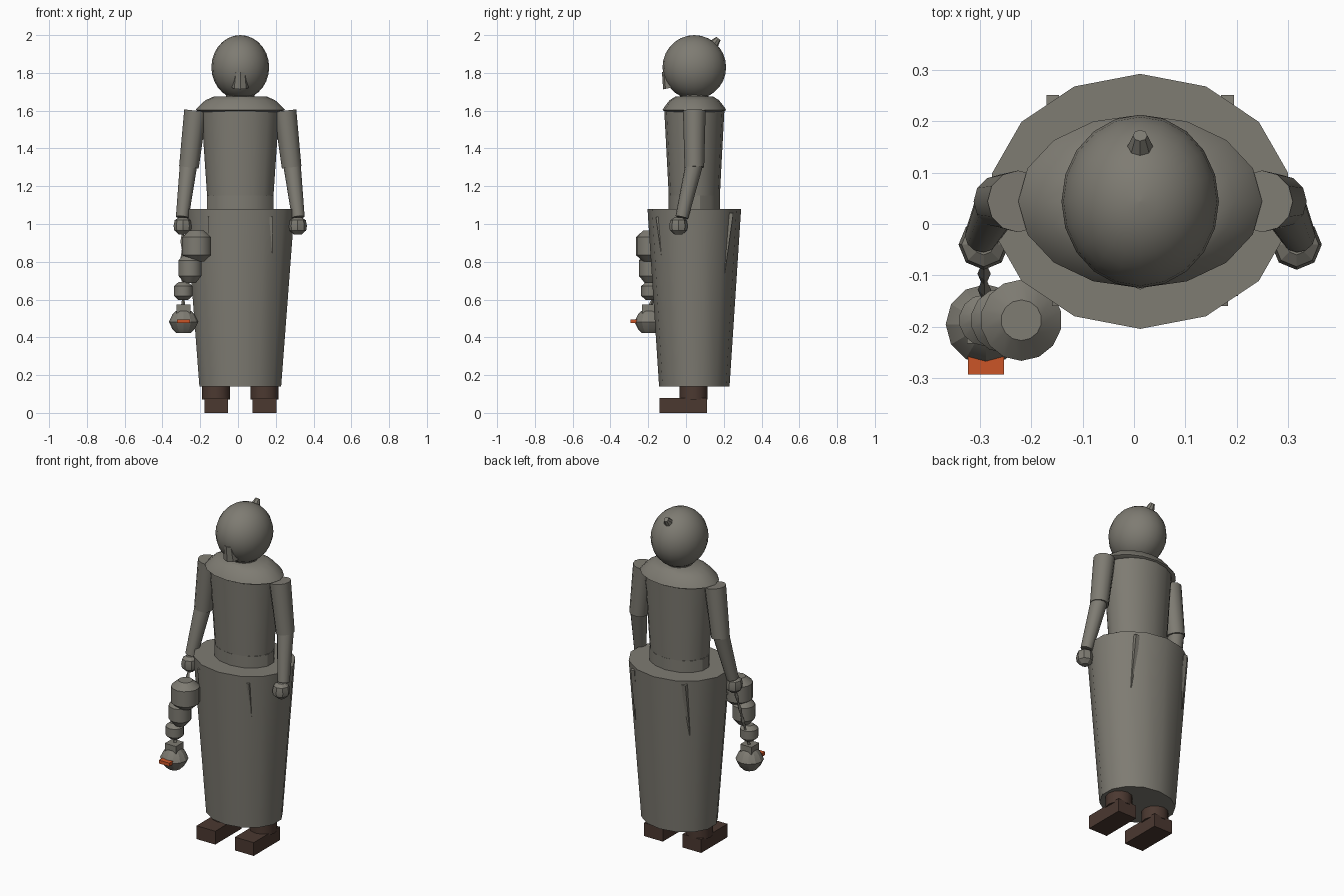
import bpy, bmesh, math
from mathutils import Vector, Matrix

cube = bpy.data.objects.get("Cube")
if cube:
    bpy.data.objects.remove(cube, do_unlink=True)


def material(name, rgb):
    m = bpy.data.materials.new(name)
    m.use_nodes = True
    m.diffuse_color = (*rgb, 1)
    m.node_tree.nodes["Principled BSDF"].inputs["Base Color"].default_value = (*rgb, 1)
    return m


STONE = material("stone grey", (0.21, 0.2, 0.17))
LEATHER = material("dark brown leather", (0.07, 0.04, 0.03))
EMBER = material("ember orange", (0.6, 0.09, 0.02))
CX, CY = 0.012, 0.044      # body axis


def finish(name, bm, mat, angle=32):
    bmesh.ops.recalc_face_normals(bm, faces=bm.faces)
    me = bpy.data.meshes.new(name)
    bm.to_mesh(me)
    bm.free()
    me.materials.append(mat)
    ob = bpy.data.objects.new(name, me)
    bpy.context.collection.objects.link(ob)
    if angle:
        bpy.ops.object.select_all(action='DESELECT')
        ob.select_set(True)
        bpy.context.view_layer.objects.active = ob
        bpy.ops.object.shade_smooth_by_angle(angle=math.radians(angle))
    return ob


def lathe(name, profile, x=CX, y=CY, depth=1.0, n=14, mat=STONE, angle=32):
    """Stack of elliptical rings (radius, height), capped at both ends."""
    bm = bmesh.new()
    rings = []
    for r, z in profile:
        turn = [2 * math.pi * i / n for i in range(n)]
        rings.append([bm.verts.new((x + r * math.sin(a), y + r * depth * math.cos(a), z)) for a in turn])
    for lo, hi in zip(rings, rings[1:]):
        for i in range(n):
            j = (i + 1) % n
            bm.faces.new((lo[i], lo[j], hi[j], hi[i]))
    bm.faces.new(rings[0])
    bm.faces.new(rings[-1])
    return finish(name, bm, mat, angle)


def tube(name, a, b, ra, rb, n=10, mat=STONE, angle=40):
    """Tapered rod from point a to point b."""
    a, b = Vector(a), Vector(b)
    d = b - a
    bm = bmesh.new()
    m = Matrix.Translation((a + b) / 2) @ d.to_track_quat('Z', 'Y').to_matrix().to_4x4()
    bmesh.ops.create_cone(bm, cap_ends=True, segments=n, radius1=ra, radius2=rb, depth=d.length, matrix=m)
    return finish(name, bm, mat, angle)


def box(name, centre, size, mat=STONE, tilt=0.0):
    bm = bmesh.new()
    m = Matrix.Translation(centre) @ Matrix.Rotation(tilt, 4, 'X') @ Matrix.Diagonal((*size, 1))
    bmesh.ops.create_cube(bm, size=1, matrix=m)
    return finish(name, bm, mat, 0)


# Robe, waist and torso
lathe("skirt", [(0.222, 0.14), (0.295, 1.08)], depth=0.84)
lathe("waist_band", [(0.18, 1.06), (0.18, 1.15)], depth=0.76)
lathe("torso", [(0.175, 1.14), (0.191, 1.375), (0.207, 1.605)], depth=0.77, n=16)
lathe("collar", [(0.21, 1.592), (0.237, 1.603), (0.226, 1.617), (0.185, 1.655), (0.14, 1.675)],
      depth=0.71, n=16)
lathe("neck", [(0.075, 1.62), (0.075, 1.72)], n=12)

# Head: egg shape, small muzzle and topknot
steps = 14
lathe("head", [(max(0.153 * math.sin(math.pi * i / steps), 0.001),
                1.83 - 0.17 * math.cos(math.pi * i / steps)) for i in range(steps + 1)],
      depth=1.1, n=20)
tube("muzzle", (CX, -0.077, 1.722), (CX, -0.095, 1.81), 0.045, 0.033, n=8)
tube("topknot", (CX, 0.125, 1.925), (CX, 0.172, 1.982), 0.038, 0.014, n=8)

for side, label in ((-1, "right"), (1, "left")):
    # Arm and hand
    shoulder = (CX + side * 0.237, CY, 1.6)
    elbow = (CX + side * 0.272, CY, 1.3)
    wrist = (CX + side * 0.307, -0.022, 1.035)
    tube(label + "_upper_arm", shoulder, elbow, 0.06, 0.052, n=12)
    tube(label + "_forearm", (CX + side * 0.272, CY + 0.003, 1.33), wrist, 0.047, 0.034, n=12)
    lathe(label + "_hand", [(0.02, 0.944), (0.045, 0.966), (0.049, 0.99), (0.043, 1.02), (0.02, 1.035)],
          x=CX + side * 0.304, y=-0.04, n=8, angle=20)
    # Boot
    foot = CX + side * 0.128
    lathe(label + "_ankle", [(0.075, 0.07), (0.073, 0.2)], x=foot, y=0.04, n=12, mat=LEATHER)
    box(label + "_shoe", (foot, -0.015, 0.04), (0.125, 0.25, 0.08), LEATHER)
    # Pleats, each sinking into the robe toward its lower end
    box(label + "_front_pleat", (CX + side * 0.163, -0.13, 0.9), (0.016, 0.02, 0.28), tilt=0.14)
    box(label + "_back_pleat", (CX + side * 0.17, 0.218, 0.9), (0.025, 0.02, 0.32), tilt=-0.14)

# Chain from the right hand to the censer
top, end = Vector((-0.292, -0.05, 0.95)), Vector((-0.29, -0.19, 0.56))
links = 9
for i in range(links):
    a, b = top.lerp(end, i / links), top.lerp(end, (i + 1) / links)
    tube("chain_link_%d" % (i + 1), a, b, *((0.013, 0.006) if i % 2 else (0.006, 0.013)), n=4, angle=0)

# Censer with lid and glowing vent
lathe("censer_bowl", [(0.038, 0.422), (0.06, 0.445), (0.078, 0.482), (0.06, 0.52), (0.04, 0.54)],
      x=-0.288, y=-0.195, n=12, angle=20)
box("censer_lid", (-0.288, -0.195, 0.55), (0.074, 0.074, 0.045))
box("ember_vent", (-0.288, -0.275, 0.485), (0.07, 0.035, 0.02), EMBER)

# Smoke puffs growing as they rise
puffs = ((-0.29, 0.05, 0.645, 0.026, 0.048),
         (-0.254, 0.063, 0.766, 0.04, 0.078),
         (-0.219, 0.079, 0.883, 0.047, 0.082))
for i, (x, r, z, straight, half) in enumerate(puffs):
    lathe("smoke_puff_%d" % (i + 1), [(r * 0.5, z - half), (r, z - straight), (r, z + straight), (r * 0.5, z + half)],
          x=x, y=-0.187, n=14)
